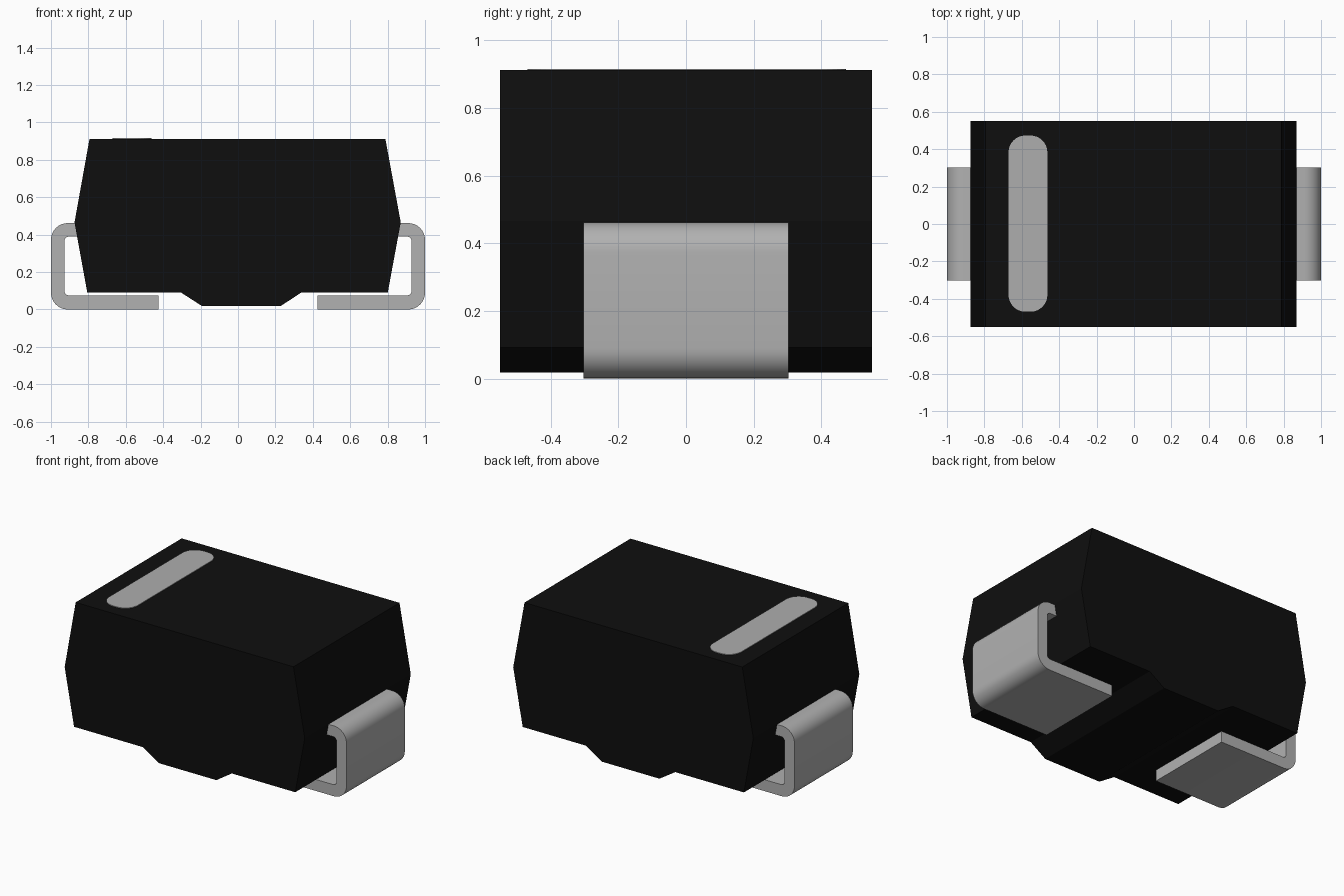
import bpy, bmesh, math
from mathutils import Vector

cube = bpy.data.objects.get("Cube")
if cube:
    bpy.data.objects.remove(cube, do_unlink=True)


def material(name, value, roughness):
    m = bpy.data.materials.new(name)
    m.use_nodes = True
    color = (value, value, value, 1)
    m.diffuse_color = color
    bsdf = m.node_tree.nodes["Principled BSDF"]
    bsdf.inputs["Base Color"].default_value = color
    bsdf.inputs["Roughness"].default_value = roughness
    return m


black = material("black_plastic", 0.0045, 0.6)
metal = material("tin_grey", 0.44, 0.5)
paint = material("marking_grey", 0.42, 0.6)


def arc(cx, cz, r, a0, a1, steps=8):
    """Points on an arc, angles in degrees."""
    angles = [math.radians(a0 + (a1 - a0) * i / steps) for i in range(steps + 1)]
    return [(cx + r * math.cos(a), cz + r * math.sin(a)) for a in angles]


def extrude(name, outline, start, direction, mat, smooth=False):
    """Prism from 3D outline points moved along a direction."""
    bm = bmesh.new()
    face = bm.faces.new([bm.verts.new(Vector(p) + Vector(start)) for p in outline])
    new = bmesh.ops.extrude_face_region(bm, geom=[face])["geom"]
    bmesh.ops.translate(bm, vec=direction,
                        verts=[v for v in new if isinstance(v, bmesh.types.BMVert)])
    # the source face is kept as the near cap
    if not face.is_valid or len(bm.faces) < len(outline) + 2:
        bm.faces.new([v for v in bm.verts[:len(outline)]])
    bmesh.ops.recalc_face_normals(bm, faces=bm.faces)
    mesh = bpy.data.meshes.new(name)
    bm.to_mesh(mesh)
    bm.free()
    mesh.materials.append(mat)
    obj = bpy.data.objects.new(name, mesh)
    bpy.context.collection.objects.link(obj)
    if smooth:
        bpy.ops.object.select_all(action='DESELECT')
        bpy.context.view_layer.objects.active = obj
        obj.select_set(True)
        bpy.ops.object.shade_smooth_by_angle(angle=math.radians(30))
    return obj


# Moulded body with tapered ends and a raised pad underneath
body = [(-0.794, 0.912), (0.788, 0.912), (0.870, 0.466), (0.801, 0.092),
        (0.340, 0.092), (0.228, 0.018), (-0.192, 0.018), (-0.307, 0.092),
        (-0.806, 0.092), (-0.874, 0.466)]
extrude("body", [(x, 0, z) for x, z in body], (0, -0.55, 0), (0, 1.1, 0), black)

# Bent metal leads wrapping down and under each end
OUT, IN = 0.09, 0.025
lead = ([(0.80, 0.462)]
        + arc(1 - OUT, 0.462 - OUT, OUT, 90, 0)
        + arc(1 - OUT, OUT, OUT, 0, -90)
        + [(0.425, 0.0), (0.425, 0.075)]
        + arc(0.928 - IN, 0.075 + IN, IN, -90, 0)
        + arc(0.928 - IN, 0.39 - IN, IN, 0, 90)
        + [(0.80, 0.39)])
for side, name in ((1, "left_lead"), (-1, "right_lead")):
    extrude(name, [(side * x, 0, z) for x, z in lead],
            (0, -0.303, 0), (0, 0.606, 0), metal, smooth=True)

# Rounded polarity stripe on top
R, HX, HY = 0.09, 0.104, 0.471
stripe = []
for i, (sx, sy) in enumerate(((1, 1), (-1, 1), (-1, -1), (1, -1))):
    stripe += arc(sx * (HX - R), sy * (HY - R), R, 90 * i, 90 * i + 90)
extrude("polarity_stripe", [(x, y, 0) for x, y in stripe],
        (-0.567, 0.002, 0.910), (0, 0, 0.006), paint)
